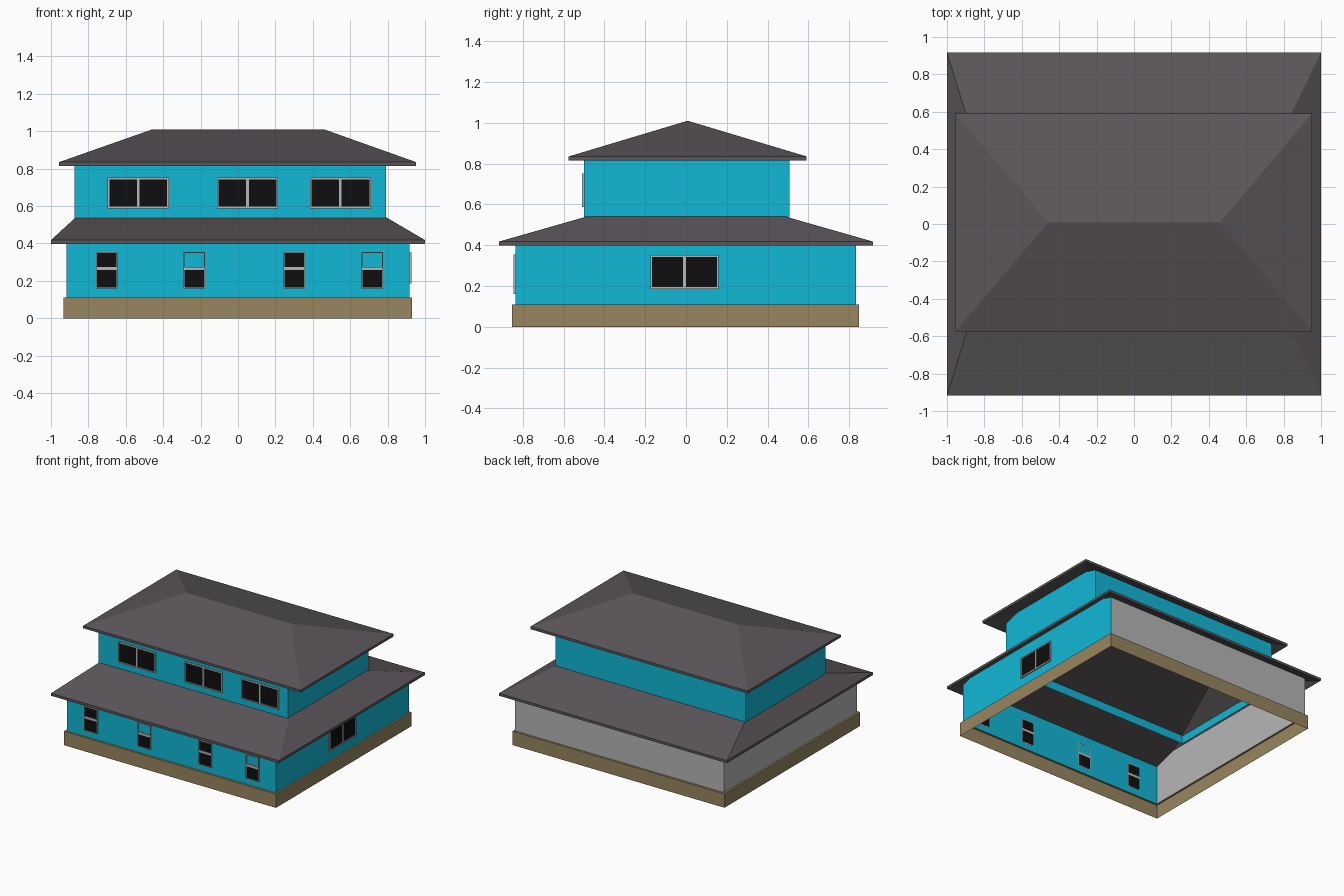
import bpy, bmesh
from mathutils import Vector

if "Cube" in bpy.data.objects:
    bpy.data.objects.remove(bpy.data.objects["Cube"])


def material(name, r, g, b):
    """Flat colour given as 0-255 display values."""
    m = bpy.data.materials.new(name)
    lin = [(c / 255 / 12.92) if c < 11 else ((c / 255 + 0.055) / 1.055) ** 2.4 for c in (r, g, b)]
    m.diffuse_color = (*lin, 1)
    m.use_nodes = True
    m.node_tree.nodes["Principled BSDF"].inputs["Base Color"].default_value = m.diffuse_color
    return m


CYAN = material("cyan_wall", 17, 184, 214)
GRAY = material("plain_gray", 182, 182, 182)
TAN = material("tan_base", 151, 134, 95)
ROOF = material("dark_roof", 91, 86, 89)
GLASS = material("black_glass", 14, 14, 14)


def finish(name, bm, *mats):
    me = bpy.data.meshes.new(name)
    bm.normal_update()
    bm.to_mesh(me)
    bm.free()
    for m in mats:
        me.materials.append(m)
    ob = bpy.data.objects.new(name, me)
    bpy.context.collection.objects.link(ob)
    return ob


def loops(bm, rings):
    """Rectangular rings (x0, x1, y0, y1, z) joined into an open sheet."""
    rows = [[bm.verts.new(p) for p in ((x0, y0, z), (x1, y0, z), (x1, y1, z), (x0, y1, z))]
            for x0, x1, y0, y1, z in rings]
    for a, b in zip(rows, rows[1:]):
        for i in range(4):
            j = (i + 1) % 4
            bm.faces.new((a[i], a[j], b[j], b[i]))


def roof(name, x0, x1, y0, y1, z, rx0, rx1, ry, rz, t):
    """Hollow hip roof; returns the four underside planes."""
    bm = bmesh.new()
    pts = [(x0, y0, z), (x1, y0, z), (x1, y1, z), (x0, y1, z), (rx0, ry, rz), (rx1, ry, rz)]
    slopes = [(0, 1, 5, 4), (1, 2, 5), (2, 3, 4, 5), (3, 0, 4)]
    under = [bm.verts.new(p) for p in pts]
    over = [bm.verts.new((p[0], p[1], p[2] + t)) for p in pts]
    planes = []
    for s in slopes:
        bm.faces.new([over[i] for i in s])
        bm.faces.new([under[i] for i in reversed(s)])
        a, b, c = (Vector(pts[i]) for i in s[:3])
        planes.append((a, (b - a).cross(c - a).normalized()))
    for i in range(4):
        j = (i + 1) % 4
        bm.faces.new((under[i], under[j], over[j], over[i]))
    finish(name, bm, ROOF)
    return planes


def walls(name, x0, x1, y0, y1, z0, z1, planes, bare=False):
    """Thin wall sheet trimmed against the underside of the roof."""
    bm = bmesh.new()
    loops(bm, [(x0, x1, y0, y1, z0), (x0, x1, y0, y1, z1)])
    for co, no in planes:
        bmesh.ops.bisect_plane(bm, geom=bm.verts[:] + bm.edges[:] + bm.faces[:],
                               plane_co=co, plane_no=no, clear_outer=True)
    bm.normal_update()
    if bare:  # back and left walls are unpainted
        for f in bm.faces:
            f.material_index = int(f.normal.y > 0.5 or f.normal.x < -0.5)
    finish(name, bm, CYAN, GRAY)


def window(name, u0, u1, z0, z1, wall, side="front", sash=False, open_top=False):
    """Frame bars and glass plates on a wall; u runs along the wall."""
    bm = bmesh.new()

    def bar(a, b, c, d, depth, mat):
        res = bmesh.ops.create_cube(bm, size=1)["verts"]
        for v in res:
            u, w = (a, b)[v.co.x > 0], (c, d)[v.co.z > 0]
            out = depth if v.co.y < 0 else -0.001
            v.co = (u, wall - out, w) if side == "front" else (wall + out, u, w)
        for f in {f for v in res for f in v.link_faces}:
            f.material_index = mat

    f = 0.005 if sash else 0.009
    um, zm = (u0 + u1) / 2, (z0 + z1) / 2 + 0.009
    # outer frame
    for a, b, c, d in ((u0, u0 + f, z0, z1), (u1 - f, u1, z0, z1),
                       (u0 + f, u1 - f, z0, z0 + f), (u0 + f, u1 - f, z1 - f, z1)):
        bar(a, b, c, d, 0.0095, 0)
    # middle bar and panes
    if sash:
        bar(u0 + f, u1 - f, zm - 0.009, zm + 0.009, 0.009, 0)
        bar(u0 + f, u1 - f, z0 + f, zm - 0.009, 0.004, 1)
        if not open_top:
            bar(u0 + f, u1 - f, zm + 0.009, z1 - f, 0.004, 1)
    else:
        bar(um - 0.007, um + 0.007, z0 + f, z1 - f, 0.009, 0)
        bar(u0 + f, um - 0.007, z0 + f, z1 - f, 0.004, 1)
        bar(um + 0.007, u1 - f, z0 + f, z1 - f, 0.004, 1)
    if side != "front":
        bmesh.ops.recalc_face_normals(bm, faces=bm.faces[:])
    finish(name, bm, GRAY, GLASS)


# roofs
low = roof("lower_roof", -1, 1, -0.916, 0.916, 0.398, -0.715, 0.553, 0, 0.66, 0.02)
top = roof("upper_roof", -0.956, 0.952, -0.575, 0.591, 0.815, -0.458, 0.46, 0.008, 0.99, 0.02)

# foundation band with a narrow ledge under the walls
bm = bmesh.new()
loops(bm, [(-0.932, 0.93, -0.852, 0.848, 0), (-0.932, 0.93, -0.852, 0.848, 0.11),
           (-0.917, 0.917, -0.836, 0.832, 0.11)])
finish("foundation", bm, TAN)

# storeys
walls("lower_walls", -0.917, 0.917, -0.836, 0.832, 0.11, 0.6, low, bare=True)
walls("upper_walls", -0.875, 0.79, -0.499, 0.506, 0.45, 0.95, top)

# upper double windows
for i, u in enumerate((-0.697, -0.113, 0.384)):
    window(f"upper_window_{i + 1}", u, u + 0.327, 0.588, 0.752, -0.499)

# lower sash windows, every second one with an unglazed top
for i, u in enumerate((-0.759, -0.291, 0.244, 0.66)):
    window(f"lower_window_{i + 1}", u, u + 0.114, 0.16, 0.354, -0.836, sash=True, open_top=i % 2 == 1)

# side double window
window("side_window", -0.175, 0.16, 0.186, 0.352, 0.917, side="right")
